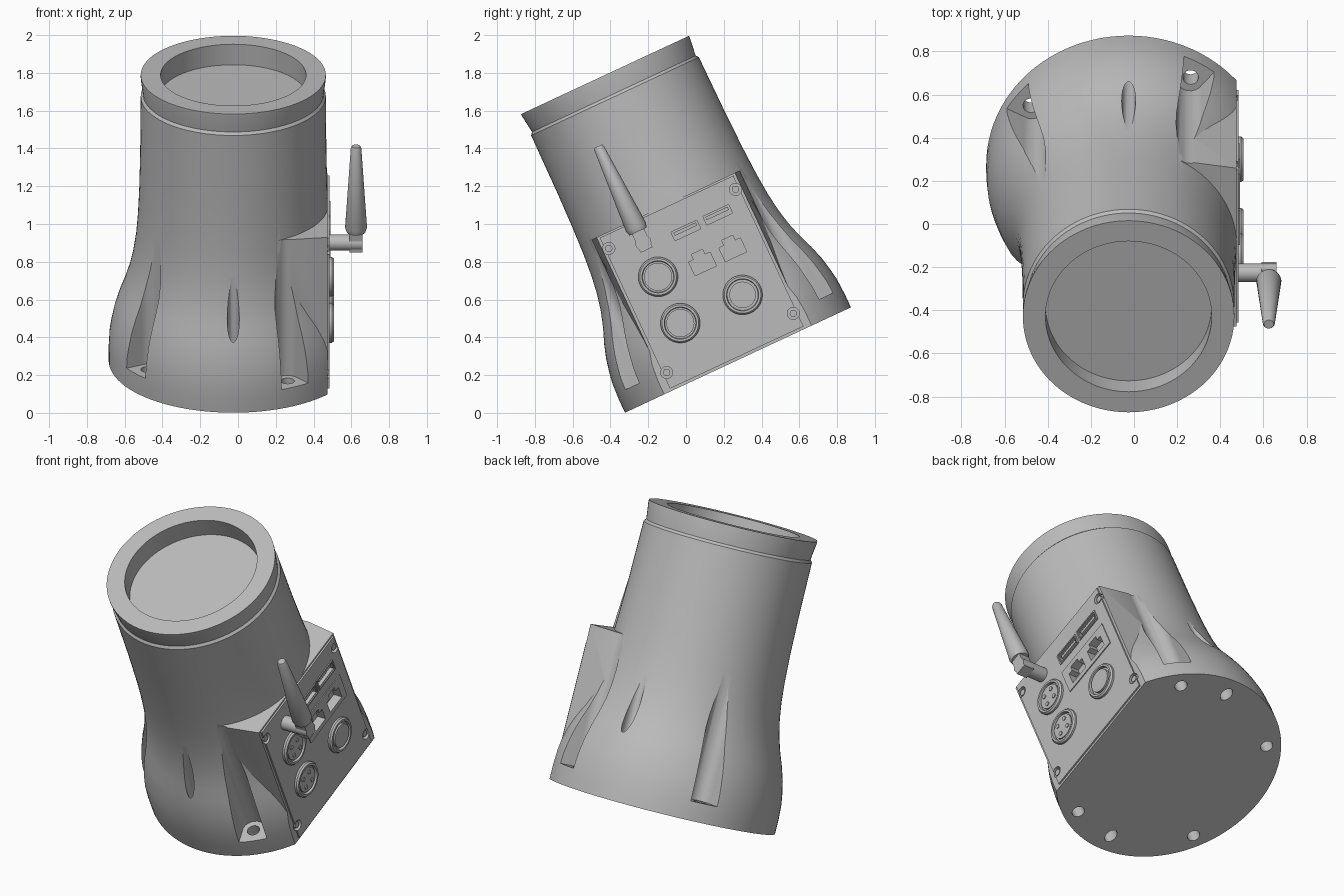
import bpy, bmesh, math
from mathutils import Matrix, Vector

if "Cube" in bpy.data.objects:
    bpy.data.objects.remove(bpy.data.objects["Cube"], do_unlink=True)

grey = bpy.data.materials.new("plain grey")
grey.use_nodes = True
grey.diffuse_color = (0.5, 0.5, 0.5, 1)
grey.node_tree.nodes["Principled BSDF"].inputs["Base Color"].default_value = (0.5, 0.5, 0.5, 1)

# The whole unit leans forward by 25 degrees
LEAN = Matrix.Translation((-0.025, 0.275, 0.28)) @ Matrix.Rotation(math.radians(25), 4, 'X')
FACE = 0.50      # flat side of the housing
PLATE = 0.51     # outer surface of the panel


def finish(name, bm, place=Matrix()):
    bmesh.ops.recalc_face_normals(bm, faces=bm.faces)
    mesh = bpy.data.meshes.new(name)
    bm.to_mesh(mesh)
    bm.free()
    mesh.transform(LEAN @ place)
    mesh.materials.append(grey)
    ob = bpy.data.objects.new(name, mesh)
    bpy.context.collection.objects.link(ob)
    return ob


def lathe(name, profile, place=Matrix(), steps=32):
    bm = bmesh.new()
    vs = [bm.verts.new((r, 0, z)) for r, z in profile]
    es = [bm.edges.new(p) for p in zip(vs, vs[1:])]
    bmesh.ops.spin(bm, geom=vs + es, axis=(0, 0, 1), cent=(0, 0, 0),
                   angle=math.tau, steps=steps, use_duplicate=False)
    bmesh.ops.remove_doubles(bm, verts=bm.verts, dist=0.0001)
    return finish(name, bm, place)


def rod(name, r, z0, z1, place=Matrix(), r2=None, steps=24):
    top = r if r2 is None else r2
    return lathe(name, [(0, z0), (r, z0), (top, z1), (0, z1)], place, steps)


def prism(name, outline, z0, z1, place=Matrix()):
    bm = bmesh.new()
    base = bm.faces.new([bm.verts.new((x, y, z0)) for x, y in outline])
    new = bmesh.ops.extrude_face_region(bm, geom=[base])["geom"]
    bmesh.ops.translate(bm, vec=(0, 0, z1 - z0),
                        verts=[g for g in new if isinstance(g, bmesh.types.BMVert)])
    return finish(name, bm, place)


def box(name, x, y, z):
    return prism(name, [(x[0], y[0]), (x[1], y[0]), (x[1], y[1]), (x[0], y[1])], *z)


def panel_box(name, y, z, w, h, x0, x1):
    return box(name, (x0, x1), (y - w / 2, y + w / 2), (z - h / 2, z + h / 2))


def on_panel(y, z, x=PLATE):
    return Matrix.Translation((x, y, z)) @ Matrix.Rotation(math.pi / 2, 4, 'Y')


def combine(target, tools, operation='DIFFERENCE'):
    for tool in tools:
        mod = target.modifiers.new("combine", 'BOOLEAN')
        mod.operation, mod.solver, mod.object = operation, 'EXACT', tool
        bpy.context.view_layer.objects.active = target
        bpy.ops.object.modifier_apply(modifier=mod.name)


def discard(tools):
    for tool in tools:
        bpy.data.objects.remove(tool, do_unlink=True)


# Housing: flared sleeve with a lip and a recessed top
housing = lathe("housing", [
    (0, 0), (0.66, 0), (0.66, 0.08), (0.655, 0.17), (0.645, 0.23), (0.63, 0.3),
    (0.605, 0.38), (0.575, 0.46), (0.55, 0.54), (0.53, 0.63), (0.515, 0.73),
    (0.505, 0.85), (0.498, 1.0), (0.493, 1.2), (0.49, 1.54), (0.478, 1.555),
    (0.49, 1.65), (0.49, 1.665), (0.385, 1.665), (0.385, 1.545), (0, 1.545)], steps=96)

# Flat-sided boss that carries the connector panel
boss = prism("boss", [(0.1, -0.46), (0.25, -0.44), (0.6, -0.39),
                      (0.6, 0.39), (0.25, 0.44), (0.1, 0.46)], 0.01, 0.905)
combine(housing, [boss], 'UNION')
trim = box("trim", (FACE, 1), (-1, 1), (-0.5, 2))
tools = [trim]

# Bolt scoops that open outwards, each with a through hole in its floor
for deg in (60, -60, 142, -142):
    turn = Matrix.Rotation(math.radians(deg), 4, 'Z')
    arc = [math.radians(90 + 18 * i) for i in range(11)]
    outline = [(0.57 + 0.065 * math.cos(a), 0.065 * math.sin(a)) for a in arc]
    outline += [(0.85, -0.12), (0.85, 0.12)]
    tools.append(prism("scoop", outline, 0.11, 1.1, turn))
    tools.append(rod("bolt_hole", 0.036, -0.1, 0.2,
                     turn @ Matrix.Translation((0.575, 0, 0))))

# Narrow bolt slots at front and back
for deg in (90, -90):
    place = Matrix.Rotation(math.radians(deg), 4, 'Z') @ Matrix.Translation((0.56, 0, 0))
    tools.append(rod("slot", 0.032, -0.1, 1.0, place @ Matrix.Diagonal((1.35, 1, 1, 1))))
combine(housing, tools)
discard(tools + [boss])

# Connector panel
panel = box("connector_panel", (0.47, PLATE), (-0.39, 0.39), (0.015, 0.895))
jack_plate = panel_box("jack_plate", 0.133, 0.556, 0.39, 0.17, 0.48, PLATE + 0.006)
screws = [(y, z) for y in (-0.37, 0.37) for z in (0.1, 0.824)]
sockets = [(0.04, 0.738), (0.228, 0.742)]
jacks = [(0.045, 0.55), (0.222, 0.55)]

# Recesses for screws, slot sockets and network jacks
tools = [rod("screw_recess", 0.032, -0.025, 0.05, on_panel(y, z)) for y, z in screws]
tools += [panel_box("socket_recess", y, z, 0.15, 0.05, 0.46, 0.6) for y, z in sockets]
for y, z in jacks:
    tools.append(panel_box("jack_recess", y, z - 0.01, 0.125, 0.08, 0.46, 0.6))
    tools.append(panel_box("jack_notch", y, z + 0.035, 0.065, 0.05, 0.46, 0.6))
for part in (housing, panel, jack_plate):
    combine(part, tools)
discard(tools)

for y, z in screws:
    rod("panel_screw", 0.019, -0.04, -0.006, on_panel(y, z))
for y, z in sockets:
    panel_box("socket_tongue", y, z + 0.008, 0.13, 0.018, 0.45, 0.505)
    for side in (-1, 1):
        panel_box("socket_rim_long", y, z + side * 0.034, 0.176, 0.008, 0.5, PLATE + 0.006)
        panel_box("socket_rim_short", y + side * 0.084, z, 0.008, 0.076, 0.5, PLATE + 0.006)

# Round connectors: two four-pin sockets and one capped socket
RING = [(0, -0.01), (0.105, -0.01), (0.105, 0.012), (0.097, 0.022),
        (0.085, 0.022), (0.082, 0.006), (0, 0.006)]
for y, z in ((-0.197, 0.578), (-0.194, 0.306)):
    lathe("round_socket", RING, on_panel(y, z), 48)
    rod("socket_core", 0.074, 0, 0.016, on_panel(y, z), steps=40)
    for i in range(4):
        a = math.pi * (i / 2 + 0.25)
        rod("socket_pin", 0.013, 0, 0.021,
            on_panel(y + 0.045 * math.cos(a), z + 0.045 * math.sin(a)), steps=16)
lathe("capped_socket", RING, on_panel(0.168, 0.302), 48)
rod("socket_cap", 0.07, 0, 0.022, on_panel(0.168, 0.302), steps=40)

# Antenna: stub, elbow and tapered whip
AY, AZ, AX = -0.192, 0.775, 0.65
rod("antenna_stub", 0.043, -0.02, 0.12, on_panel(AY, AZ))
panel_box("antenna_elbow", AY, AZ + 0.015, 0.07, 0.115, 0.615, 0.685)
rod("antenna_hinge", 0.043, 0.105, 0.175, on_panel(AY, AZ))
lathe("antenna_whip", [(0, 0.84), (0.05, 0.84), (0.058, 0.865), (0.028, 1.325),
                       (0.022, 1.338), (0, 1.338)], Matrix.Translation((AX, AY, 0)))

# Smooth curved walls, keep corners sharp
bpy.ops.object.select_all(action='DESELECT')
for ob in bpy.context.scene.objects:
    if ob.type == 'MESH':
        ob.select_set(True)
        bpy.context.view_layer.objects.active = ob
bpy.ops.object.shade_smooth_by_angle(angle=math.radians(28))
